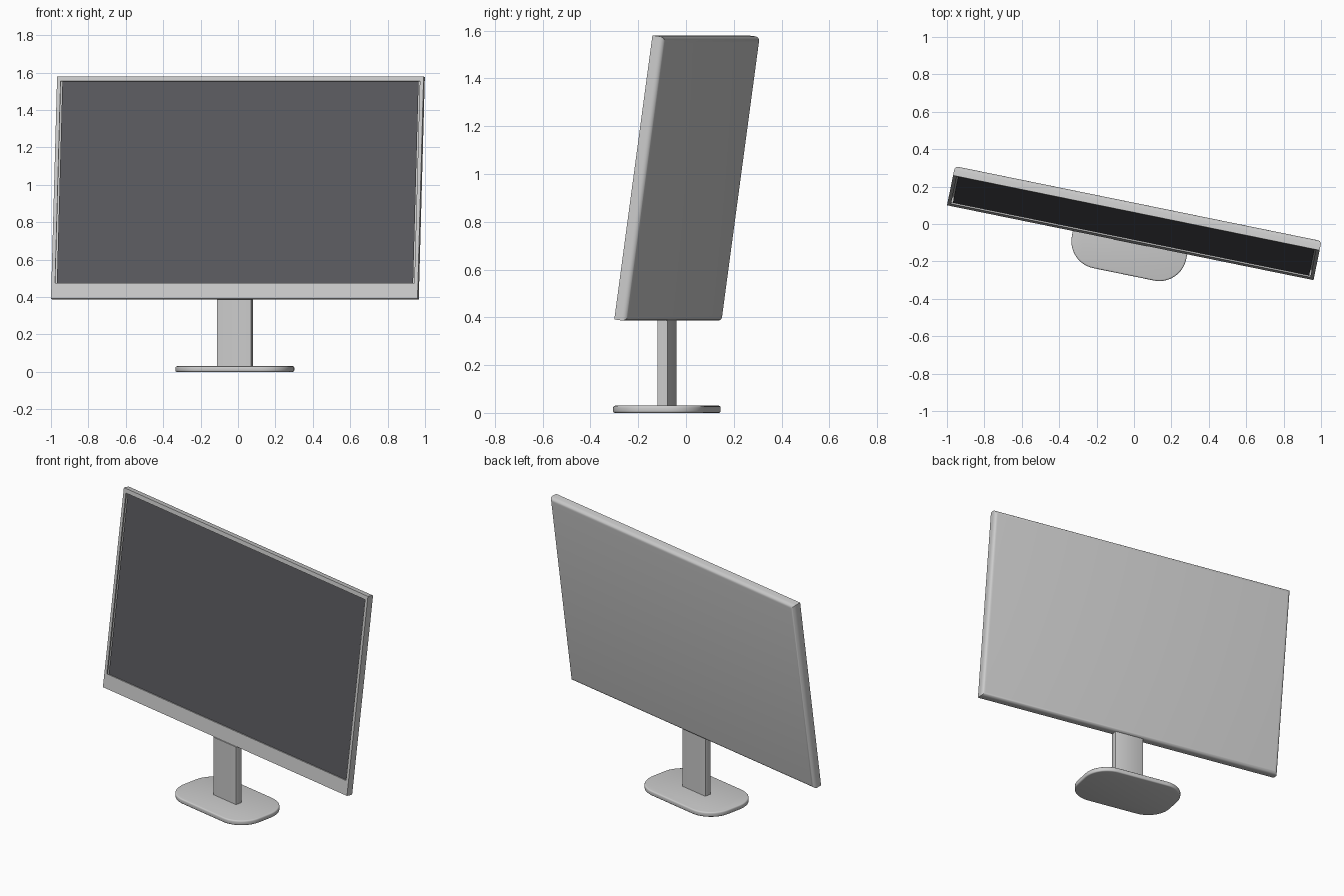
import bpy, bmesh, math
from mathutils import Vector

if "Cube" in bpy.data.objects:
    bpy.data.objects.remove(bpy.data.objects["Cube"])

YAW = math.radians(-11.54)
TILT = math.radians(-7.8)
W, H, T = 2.0, 1.2, 0.054                    # panel width, height, thickness
SIDE, TOP, CHIN, DEPTH = 0.028, 0.026, 0.086, 0.008
PANEL_AT = (-0.02, -0.10, 0.391)             # bottom middle of the front face
STAND_AT = (-0.017, -0.08, 0.0)


def add(name, bm, loc, rot):
    bmesh.ops.recalc_face_normals(bm, faces=bm.faces)
    me = bpy.data.meshes.new(name)
    bm.to_mesh(me)
    bm.free()
    ob = bpy.data.objects.new(name, me)
    bpy.context.collection.objects.link(ob)
    ob.location, ob.rotation_euler = loc, rot
    bpy.ops.object.select_all(action='DESELECT')
    ob.select_set(True)
    bpy.context.view_layer.objects.active = ob
    bpy.ops.object.shade_smooth_by_angle(angle=math.radians(35))
    return ob


def box(size, centre):
    bm = bmesh.new()
    bmesh.ops.create_cube(bm, size=1)
    for v in bm.verts:
        v.co = Vector(a * s + c for a, s, c in zip(v.co, size, centre))
    return bm


def bevel(bm, edges, width, segments):
    bmesh.ops.bevel(bm, geom=edges, offset=width, segments=segments,
                    profile=0.5, affect='EDGES')


# panel housing: rounded at the back, open recess at the front
bm = box((W, T, H), (0, T / 2, H / 2))
front = min(bm.faces, key=lambda f: f.calc_center_median().y)
bmesh.ops.inset_individual(bm, faces=[front], thickness=SIDE)
for v in front.verts:
    v.co.z = CHIN if v.co.z < H / 2 else H - TOP
rim = list(front.edges)
wall = bmesh.ops.extrude_edge_only(bm, edges=rim)
for v in wall["geom"]:
    if isinstance(v, bmesh.types.BMVert):
        v.co.y = DEPTH
bmesh.ops.delete(bm, geom=[front], context='FACES_ONLY')
back = [e for e in bm.edges if all(v.co.y > T - 0.001 for v in e.verts)]
bevel(bm, back, 0.022, 5)
add("display_housing", bm, PANEL_AT, (TILT, 0, YAW))

# dark screen at the bottom of the recess
bm = bmesh.new()
x = W / 2 - SIDE
bm.faces.new([bm.verts.new(p) for p in (
    (-x, DEPTH, CHIN), (x, DEPTH, CHIN), (x, DEPTH, H - TOP), (-x, DEPTH, H - TOP))])
screen = add("screen", bm, PANEL_AT, (TILT, 0, YAW))
mat = bpy.data.materials.new("dark_glass")
mat.diffuse_color = (0.1, 0.1, 0.11, 1)
mat.use_nodes = True
mat.node_tree.nodes["Principled BSDF"].inputs["Base Color"].default_value = mat.diffuse_color
screen.data.materials.append(mat)

# upright stem
bm = box((0.188, 0.044, 0.36), (0, 0, 0.208))
bevel(bm, [e for e in bm.edges if abs(e.verts[0].co.z - e.verts[1].co.z) > 0.1], 0.003, 2)
add("stem", bm, STAND_AT, (0, 0, YAW))

# rounded foot plate
bm = box((0.624, 0.386, 0.03), (0, 0, 0.015))
bevel(bm, [e for e in bm.edges if abs(e.verts[0].co.z - e.verts[1].co.z) > 0.02], 0.147, 14)
bevel(bm, [e for e in bm.edges if abs(e.verts[0].co.z - e.verts[1].co.z) < 0.001], 0.008, 3)
add("foot_plate", bm, STAND_AT, (0, 0, YAW))
